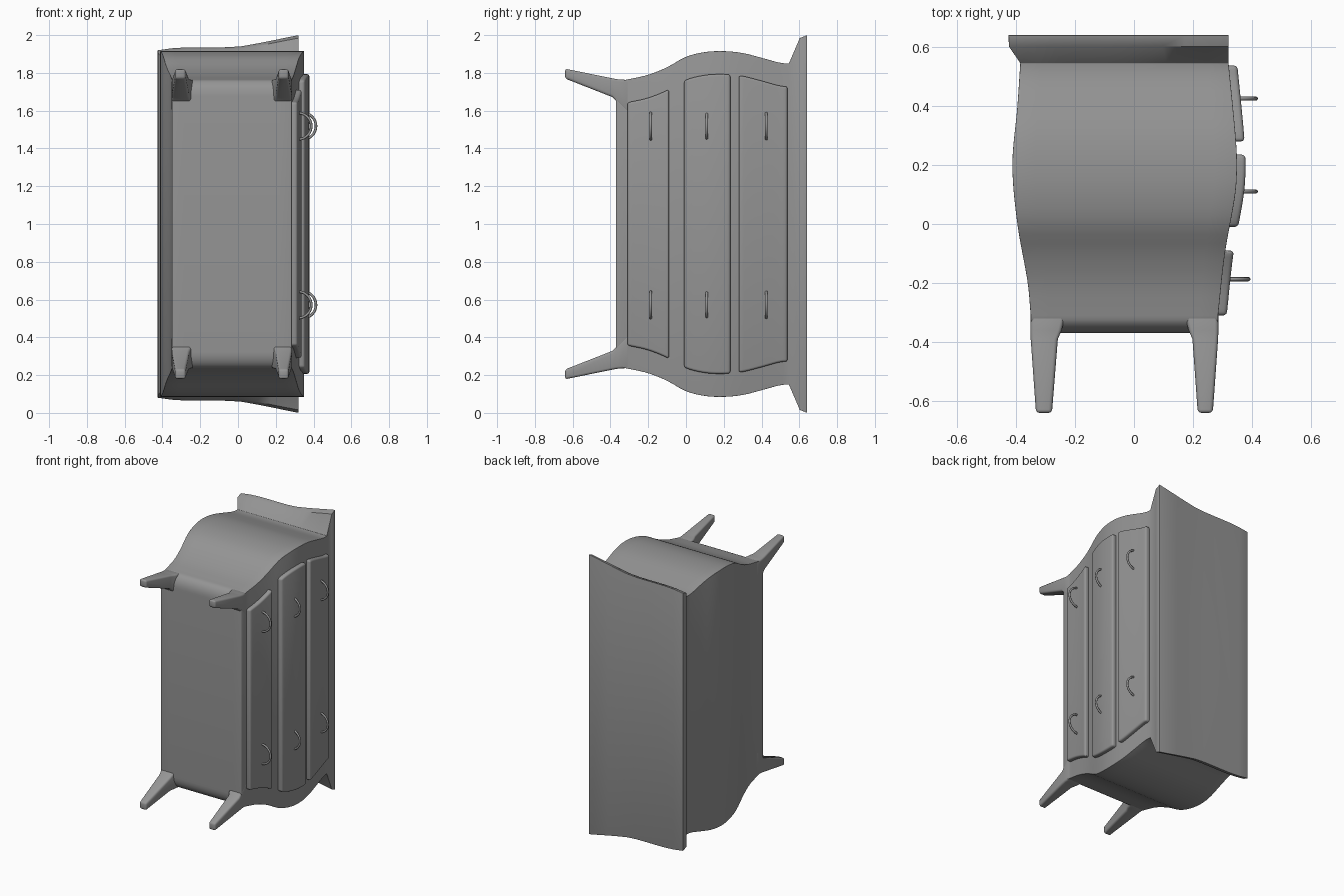
import bpy, bmesh, math

cube = bpy.data.objects.get("Cube")
if cube:
    bpy.data.objects.remove(cube, do_unlink=True)

grey = bpy.data.materials.new("plain_grey")
grey.use_nodes = True
colour = (0.3, 0.3, 0.3, 1)
grey.diffuse_color = colour
grey.node_tree.nodes["Principled BSDF"].inputs["Base Color"].default_value = colour

MID = 1.0  # height of the mirror plane


def curve_value(table, v):
    """Smooth interpolation through a short list of (position, value) pairs."""
    n = len(table)
    if v <= table[0][0]:
        return table[0][1]
    if v >= table[-1][0]:
        return table[-1][1]
    i = max(k for k in range(n - 1) if table[k][0] <= v)

    def slope(k):
        a, b = table[max(k - 1, 0)], table[min(k + 1, n - 1)]
        return (b[1] - a[1]) / (b[0] - a[0])

    (p, a), (q, b) = table[i], table[i + 1]
    d = q - p
    t = (v - p) / d
    return (a * (1 + 2 * t) * (1 - t) ** 2 + b * t * t * (3 - 2 * t)
            + slope(i) * d * t * (1 - t) ** 2 + slope(i + 1) * d * t * t * (t - 1))


def loft(name, rings, bevel, segments=3, limit=50):
    """Skin a list of equal rings, close the ends and round the hard edges."""
    bm = bmesh.new()
    loops = [[bm.verts.new(p) for p in ring] for ring in rings]
    count = len(loops[0])
    for a, b in zip(loops, loops[1:]):
        for i in range(count):
            j = (i + 1) % count
            bm.faces.new((a[i], a[j], b[j], b[i]))
    bm.faces.new(loops[0])
    bm.faces.new(loops[-1])
    bmesh.ops.recalc_face_normals(bm, faces=bm.faces)
    mesh = bpy.data.meshes.new(name)
    bm.to_mesh(mesh)
    bm.free()
    mesh.materials.append(grey)
    obj = bpy.data.objects.new(name, mesh)
    bpy.context.collection.objects.link(obj)
    mod = obj.modifiers.new("rounded_edges", "BEVEL")
    mod.width = bevel
    mod.segments = segments
    mod.limit_method = "ANGLE"
    mod.angle_limit = math.radians(limit)
    bpy.ops.object.select_all(action="DESELECT")
    obj.select_set(True)
    bpy.context.view_layer.objects.active = obj
    bpy.ops.object.modifier_apply(modifier=mod.name)
    bpy.ops.object.shade_smooth_by_angle(angle=math.radians(40))
    return obj


def ring(y, back, front, half, flare=0, steps=10):
    """Section across the body; flare widens it along the edge curve of the top."""
    pts = []
    for i in range(steps + 1):
        t = i / steps
        pts.append((back + (front - back) * t, half + flare * curve_value(EDGE, t)))
    return ([(x, y, MID + h) for x, h in pts]
            + [(x, y, MID - h) for x, h in reversed(pts)])


# Swelling outlines of the cabinet along its length
HALF = [(-0.31, 0.765), (-0.2, 0.79), (-0.1, 0.83), (0, 0.885), (0.1, 0.91),
        (0.2, 0.915), (0.3, 0.905), (0.4, 0.88), (0.5, 0.853), (0.55, 0.85)]
BACK = [(-0.31, -0.35), (-0.2, -0.36), (0, -0.395), (0.2, -0.412),
        (0.4, -0.395), (0.55, -0.385)]
FRONT = [(-0.31, 0.285), (-0.1, 0.308), (0.1, 0.343), (0.2, 0.349),
         (0.3, 0.344), (0.55, 0.32)]
EDGE = [(0, 0), (0.15, 0.014), (0.55, 0.018), (0.72, 0.038), (0.95, 0.073), (1, 0.08)]

# Cabinet body with rounded underside and flared top board
rings = []
for i in range(7):
    a = math.radians(90 * i / 7)
    rings.append(ring(-0.31 - 0.06 * math.cos(a), -0.35, 0.285,
                      0.675 + 0.09 * math.sin(a)))
for i in range(29):
    y = -0.31 + 0.855 * i / 28
    rings.append(ring(y, curve_value(BACK, y), curve_value(FRONT, y), curve_value(HALF, y)))
rings.append(ring(0.602, -0.424, 0.32, 0.908, 0.95))
rings.append(ring(0.64, -0.425, 0.32, 0.92, 1))
loft("cabinet_body", rings, 0.01)

# Splayed, tapering legs: (y, x range, inner and outer distance from the mirror plane)
back_leg = [(-0.3, -0.351, -0.23, 0.58, 0.762), (-0.36, -0.351, -0.245, 0.64, 0.766),
            (-0.39, -0.35, -0.258, 0.672, 0.771), (-0.64, -0.332, -0.278, 0.77, 0.822)]
front_leg = [(-0.3, 0.17, 0.286, 0.58, 0.762), (-0.36, 0.185, 0.286, 0.64, 0.766),
             (-0.39, 0.198, 0.285, 0.672, 0.771), (-0.64, 0.216, 0.267, 0.77, 0.822)]
for name, table in (("back_leg", back_leg), ("front_leg", front_leg)):
    for side, sign in (("upper", 1), ("lower", -1)):
        loft(f"{name}_{side}",
             [[(x0, y, MID + sign * a), (x1, y, MID + sign * a),
               (x1, y, MID + sign * b), (x0, y, MID + sign * b)]
              for y, x0, x1, a, b in table], 0.012)

# Drawer fronts that follow the swelling of the body, each with two arched pulls
drawers = [("bottom", -0.31, -0.09, -0.187, 0.395),
           ("middle", -0.01, 0.235, 0.11, 0.42),
           ("top", 0.28, 0.537, 0.425, 0.42)]
for name, y0, y1, pull_y, tip in drawers:
    sections = []
    for i in range(11):
        y = y0 + (y1 - y0) * i / 10
        x = curve_value(FRONT, y)
        h = curve_value(HALF, y) - 0.122
        sections.append([(x - 0.015, y, MID - h), (x + 0.029, y, MID - h),
                         (x + 0.029, y, MID + h), (x - 0.015, y, MID + h)])
    loft(f"{name}_drawer", sections, 0.012)

    for side, z in (("upper", 1.518), ("lower", 0.572)):
        data = bpy.data.curves.new(f"{name}_pull_{side}", "CURVE")
        data.dimensions = "3D"
        data.bevel_depth = 0.007
        data.bevel_resolution = 2
        data.use_fill_caps = True
        spline = data.splines.new("POLY")
        spline.points.add(20)
        for i, p in enumerate(spline.points):
            a = math.radians(-105 + 210 * i / 20)
            p.co = (tip - 0.077 + 0.07 * math.cos(a), pull_y, z + 0.07 * math.sin(a), 1)
        spline.use_smooth = True
        data.materials.append(grey)
        bpy.context.collection.objects.link(bpy.data.objects.new(data.name, data))
